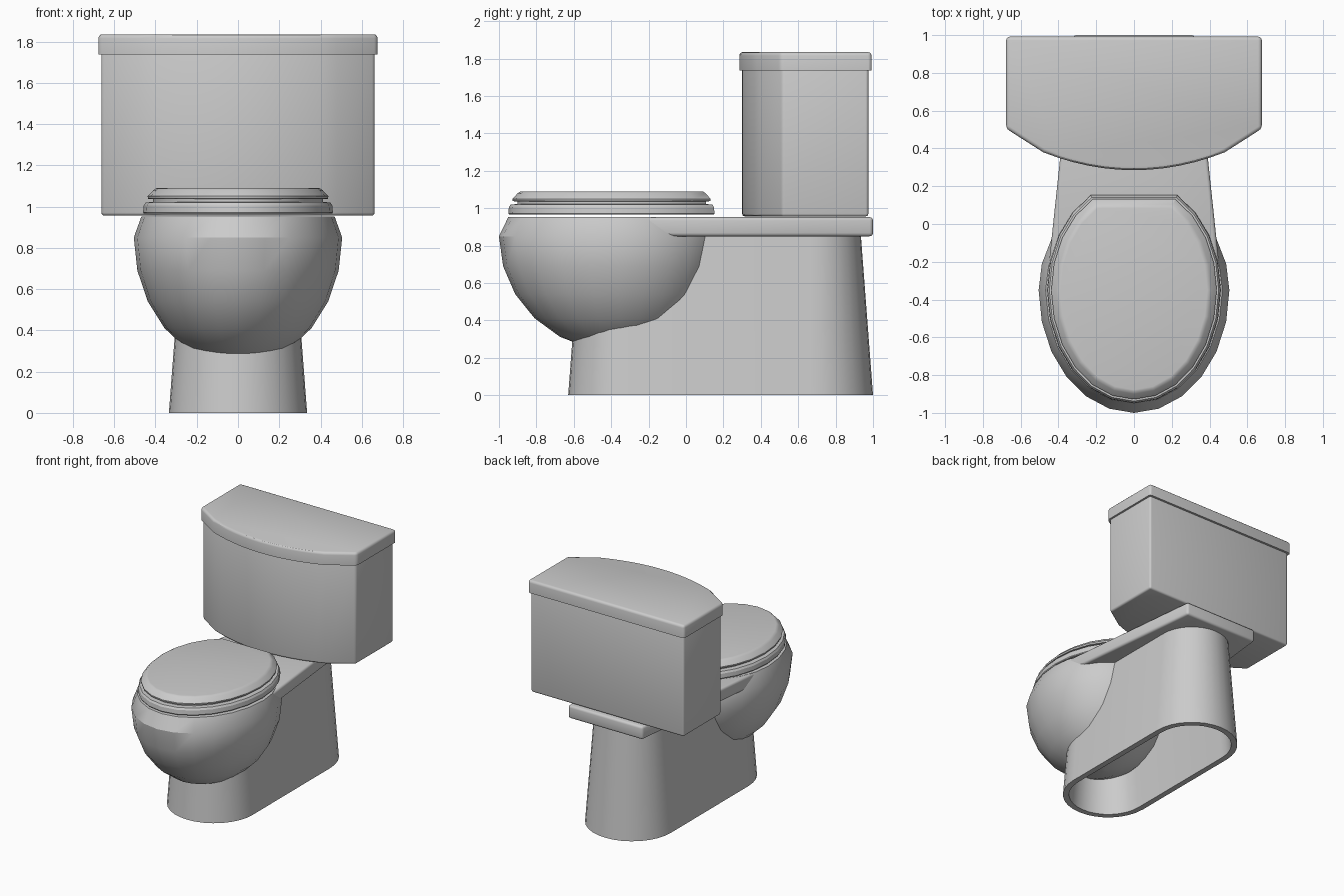
import bpy, bmesh, math

if "Cube" in bpy.data.objects:
    bpy.data.objects.remove(bpy.data.objects["Cube"])

ceramic = bpy.data.materials.new("ceramic grey")
ceramic.diffuse_color = (0.6, 0.6, 0.6, 1)
ceramic.use_nodes = True
ceramic.node_tree.nodes["Principled BSDF"].inputs["Base Color"].default_value = ceramic.diffuse_color


def finish(name, bm, angle=30):
    bmesh.ops.recalc_face_normals(bm, faces=bm.faces)
    mesh = bpy.data.meshes.new(name)
    bm.to_mesh(mesh)
    bm.free()
    mesh.materials.append(ceramic)
    ob = bpy.data.objects.new(name, mesh)
    bpy.context.collection.objects.link(ob)
    bpy.ops.object.select_all(action='DESELECT')
    ob.select_set(True)
    bpy.context.view_layer.objects.active = ob
    bpy.ops.object.shade_smooth_by_angle(angle=math.radians(angle))
    return ob


def loft(rings, closed=False):
    """Skin a stack of equal-length 3D rings; cap the ends, or join last to first."""
    bm = bmesh.new()
    vs = [[bm.verts.new(p) for p in r] for r in rings]
    n = len(vs[0])
    pairs = list(zip(vs, vs[1:])) + ([(vs[-1], vs[0])] if closed else [])
    for a, b in pairs:
        for i in range(n):
            j = (i + 1) % n
            bm.faces.new((a[i], a[j], b[j], b[i]))
    if not closed:
        bm.faces.new(vs[0])
        bm.faces.new(vs[-1])
    return bm


def at(outline, z):
    return [(x, y, z) for x, y in outline]


def round_edges(bm, width, z_min=-1.0, angle=35):
    """Bevel the sharp edges that do not lie wholly on or below z_min."""
    bmesh.ops.recalc_face_normals(bm, faces=bm.faces)
    edges = [e for e in bm.edges if e.calc_face_angle(0) > math.radians(angle)
             and max(v.co.z for v in e.verts) > z_min]
    bmesh.ops.bevel(bm, geom=edges, offset=width, segments=3, profile=0.5,
                    affect='EDGES', clamp_overlap=True)


# egg outline: separate front and back radii, optionally cut straight at the back
def egg(rx, front, back, cut=False, cy=-0.35):
    pts = []
    for i in range(24):
        a = math.radians(i * 15)
        if cut and 60 < i * 15 < 120:
            continue
        s = math.sin(a)
        pts.append((rx * math.cos(a), cy + s * (back if s > 0 else front)))
    return pts


# bowl: half ellipsoid with an inward sloping rim
rings = []
for deg in (89, 75, 60, 45, 30, 15, 0):
    c, s = math.cos(math.radians(deg)), math.sin(math.radians(deg))
    rings.append(at(egg(0.505 * c, 0.65 * c, 0.54 * c), 0.85 - 0.62 * s))
rings.append(at(egg(0.468, 0.60, 0.495), 0.953))
finish("bowl", loft(rings))


# seat and lid: stacked cut-off eggs, each level is (inset, height)
def seat_part(name, levels):
    finish(name, loft([at(egg(0.46 - d, 0.60 - d, 0.58 - d * 1.1, True), z)
                       for d, z in levels]), 25)


seat_part("seat", [(0.004, 0.966), (0.0, 0.972), (0.003, 1.005),
                   (0.012, 1.02), (0.05, 1.022)])
seat_part("seat_spacer", [(0.048, 1.015), (0.048, 1.045)])
seat_part("seat_lid", [(0.04, 1.036), (0.024, 1.038), (0.022, 1.05),
                       (0.05, 1.08), (0.062, 1.088), (0.072, 1.09)])


# pedestal: hollow tapering stadium
def stadium(r, y0, y1, n=16):
    pts = []
    for cy, start in ((y1 - r, 0), (y0 + r, math.pi)):
        for i in range(n + 1):
            a = start + math.pi * i / n
            pts.append((r * math.cos(a), cy + r * math.sin(a)))
    return pts


def pedestal_ring(inset, z):
    d = inset + 0.076 * z
    return at(stadium(0.335 - d, -0.63 + d, 1.0 - d), z)


finish("pedestal", loft([pedestal_ring(0, 0), pedestal_ring(0, 0.87),
                         pedestal_ring(0.045, 0.87), pedestal_ring(0.045, 0)],
                        closed=True))

# shelf that carries the tank, narrowing to the back
shelf = [(0.46, -0.3), (0.322, 1.0), (-0.322, 1.0), (-0.46, -0.3)]
bm = loft([at(shelf, 0.85), at(shelf, 0.952)])
round_edges(bm, 0.018)
finish("shelf", bm)


# tank and its lid: flat back, angled corners, bowed front
def tank_outline(half, back, corner, front):
    bow = [(x, front + 0.41 * x * x) for x in
           (0.48 * i / 6 for i in range(-6, 7))]
    return bow + [(half, corner), (half, back), (-half, back), (-half, corner)]


body = tank_outline(0.662, 0.975, 0.515, 0.30)
bm = loft([at(body, 0.956), at(body, 1.75)])
round_edges(bm, 0.015)
finish("tank", bm)

cover = tank_outline(0.677, 0.992, 0.505, 0.285)
bm = loft([at(cover, 1.737), at(cover, 1.835)])
round_edges(bm, 0.02, z_min=1.75)
finish("tank_lid", bm)
